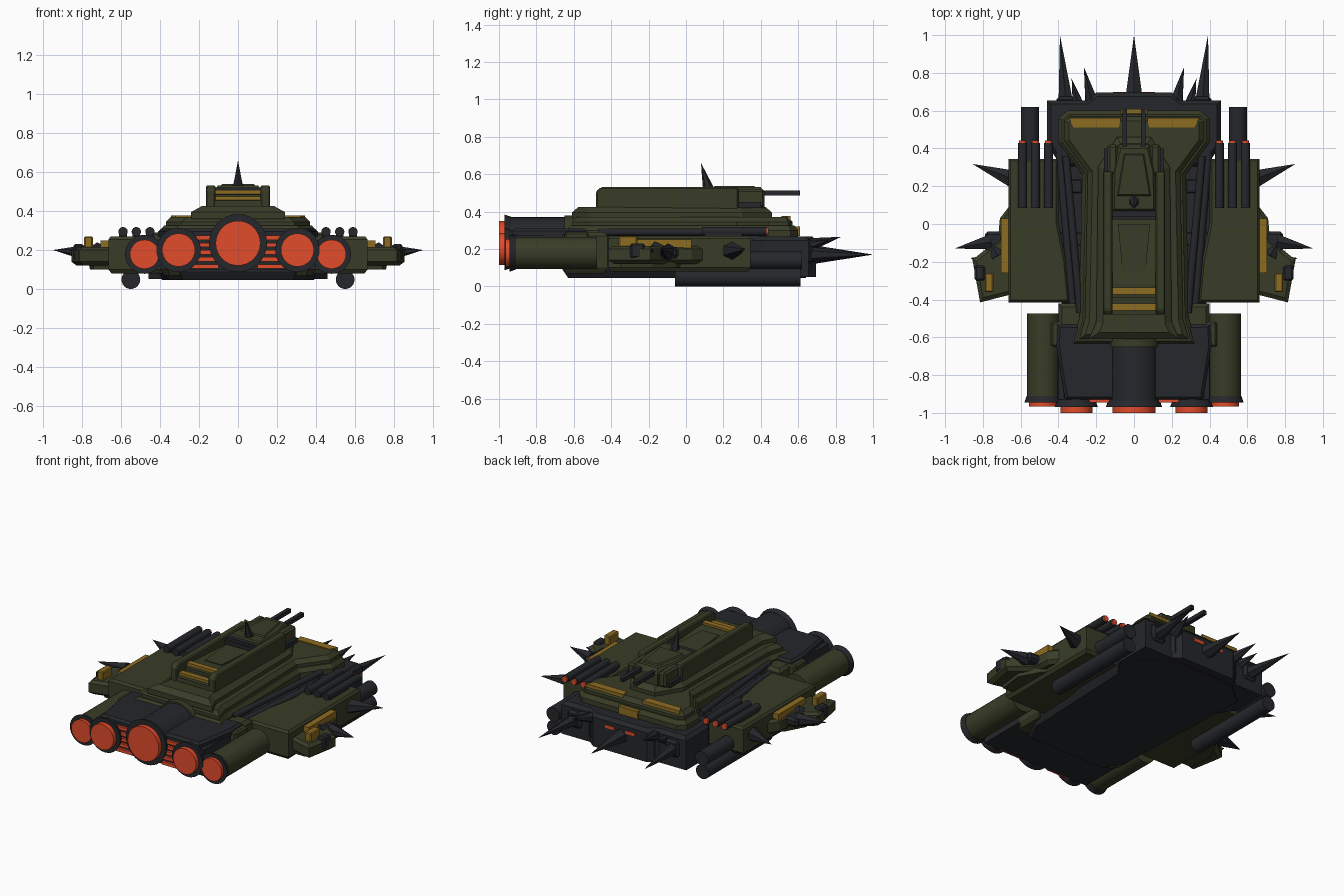
import bpy, bmesh, math
from mathutils import Vector

if "Cube" in bpy.data.objects:
    bpy.data.objects.remove(bpy.data.objects["Cube"])


def material(name, rgb):
    m = bpy.data.materials.new(name)
    m.diffuse_color = (*rgb, 1)
    m.use_nodes = True
    m.node_tree.nodes["Principled BSDF"].inputs["Base Color"].default_value = m.diffuse_color
    return m


GREEN = material("olive", (0.04, 0.046, 0.02))
DARK = material("gunmetal", (0.018, 0.02, 0.024))
GLOW = material("glow_orange", (0.75, 0.07, 0.024))
GOLD = material("ochre", (0.27, 0.15, 0.015))


def finish(name, bm, mat, mirror=False, smooth=False, bevel=0):
    bmesh.ops.recalc_face_normals(bm, faces=bm.faces)
    me = bpy.data.meshes.new(name)
    bm.to_mesh(me)
    bm.free()
    ob = bpy.data.objects.new(name, me)
    bpy.context.collection.objects.link(ob)
    me.materials.append(mat)
    if smooth:
        bpy.ops.object.select_all(action='DESELECT')
        ob.select_set(True)
        bpy.context.view_layer.objects.active = ob
        bpy.ops.object.shade_smooth_by_angle(angle=math.radians(35))
    if bevel:
        b = ob.modifiers.new("bevel", 'BEVEL')
        b.width, b.segments = bevel, 1
    if mirror:
        ob.modifiers.new("mirror", 'MIRROR')
    return ob


def inset(pts, d):
    # shift every edge of a polygon inward by d
    n = len(pts)
    area = sum(pts[i][0] * pts[(i + 1) % n][1] - pts[(i + 1) % n][0] * pts[i][1] for i in range(n))
    s, out = (1 if area > 0 else -1), []
    for i in range(n):
        p, a, b = (Vector(pts[k]) for k in (i, i - 1, (i + 1) % n))
        e1, e2 = (p - a).normalized(), (b - p).normalized()
        n1, n2 = Vector((-e1.y, e1.x)) * s, Vector((-e2.y, e2.x)) * s
        out.append(tuple(p + (n1 + n2) * d / max(0.3, 1 + n1.dot(n2))))
    return out


def loft(name, pts, levels, mat, side=False, bevel=0):
    # plan outline stacked at (z, inset) levels; a centre part gets its other half here
    if not side:
        pts = pts + [(-x, y) for x, y in reversed(pts)]
    bm = bmesh.new()
    rings = [[bm.verts.new((x, y, z)) for x, y in inset(pts, d)] for z, d in levels]
    bm.faces.new(rings[0])
    bm.faces.new(rings[-1])
    n = len(pts)
    for lo, hi in zip(rings, rings[1:]):
        for i in range(n):
            j = (i + 1) % n
            bm.faces.new((lo[i], lo[j], hi[j], hi[i]))
    return finish(name, bm, mat, mirror=side, bevel=bevel)


def slab(name, prof, x0, x1, mat, mirror=True, bevel=0):
    # side profile (y, z) extruded across x
    bm = bmesh.new()
    a = [bm.verts.new((x0, y, z)) for y, z in prof]
    b = [bm.verts.new((x1, y, z)) for y, z in prof]
    bm.faces.new(a)
    bm.faces.new(b)
    for i in range(len(a)):
        j = (i + 1) % len(a)
        bm.faces.new((a[i], a[j], b[j], b[i]))
    return finish(name, bm, mat, mirror=mirror, bevel=bevel)


def box(name, x, y, z, mat, mirror=True, bevel=0):
    return slab(name, [(y[0], z[0]), (y[1], z[0]), (y[1], z[1]), (y[0], z[1])],
                x[0], x[1], mat, mirror, bevel)


def rod(name, p0, p1, r0, r1, mat, segs=24, mirror=True):
    p0, p1 = Vector(p0), Vector(p1)
    d = p1 - p0
    bm = bmesh.new()
    bmesh.ops.create_cone(bm, cap_ends=True, segments=segs, radius1=r0, radius2=r1, depth=d.length)
    bmesh.ops.transform(bm, verts=bm.verts, matrix=d.to_track_quat('Z', 'Y').to_matrix().to_4x4())
    bmesh.ops.translate(bm, verts=bm.verts, vec=(p0 + p1) / 2)
    return finish(name, bm, mat, mirror=mirror, smooth=segs > 8)


# Hull core and armoured prow
loft("keel", [(0.24, 0.67), (0.42, 0.52), (0.38, -0.5), (0.3, -0.66)],
     [(0.045, 0.03), (0.09, 0), (0.25, 0.0)], DARK)
loft("prow_armour", [(0.2, 0.695), (0.25, 0.655), (0.46, 0.655), (0.46, 0.42), (0.38, 0.3)],
     [(0.05, 0.0), (0.245, 0), (0.268, 0.02)], DARK)
loft("rear_hull", [(0.4, -0.42), (0.4, -0.6), (0.36, -0.66)],
     [(0.07, 0.02), (0.1, 0), (0.27, 0), (0.29, 0.02)], GREEN)
deck = [(0.35, 0.6), (0.4, 0.56), (0.4, 0.43), (0.275, 0.26), (0.29, -0.5), (0.33, -0.64)]
loft("main_deck", deck, [(0.24, 0), (0.3, 0), (0.325, 0.02)], GREEN)
loft("upper_deck", inset(deck + [(-x, y) for x, y in reversed(deck)], 0.03)[:6],
     [(0.32, 0), (0.345, 0), (0.37, 0.025)], GREEN)
loft("spine_base", [(0.09, 0.46), (0.19, 0.3), (0.2, -0.52), (0.24, -0.61)],
     [(0.36, 0), (0.395, 0), (0.425, 0.035)], GREEN)

# Superstructure: side rails, stepped floor and turret
slab("spine_rail", [(-0.48, 0.4), (-0.48, 0.51), (-0.455, 0.53), (0.27, 0.53), (0.28, 0.52), (0.28, 0.4)],
     0.115, 0.165, GREEN, bevel=0.008)
slab("spine_floor", [(-0.48, 0.4), (-0.48, 0.455), (-0.39, 0.465), (-0.39, 0.485), (-0.32, 0.495),
                     (0.03, 0.475), (0.03, 0.4)], -0.12, 0.12, GREEN, False)
loft("floor_hatch", [(0.085, 0.0), (0.06, -0.26)], [(0.46, 0), (0.497, 0)], GREEN)
box("dark_step", (-0.115, 0.115), (0.025, 0.06), (0.44, 0.505), DARK, False)
box("dark_step_lip", (-0.12, 0.12), (0.04, 0.07), (0.505, 0.522), DARK, False)
loft("turret", [(0.085, 0.42), (0.12, 0.28), (0.125, 0.06)],
     [(0.38, 0), (0.5, 0), (0.53, 0.02)], GREEN)
loft("turret_cap", [(0.06, 0.38), (0.1, 0.14)], [(0.52, 0), (0.538, 0.015)], GREEN)
box("turret_cheek", (0.085, 0.14), (0.26, 0.42), (0.42, 0.52), GREEN, bevel=0.012)
box("turret_vent", (0.135, 0.16), (0.28, 0.4), (0.42, 0.45), DARK)
box("turret_barrel", (0.036, 0.062), (0.38, 0.61), (0.487, 0.513), DARK)
rod("turret_spike", (0, 0.12, 0.52), (0, 0.08, 0.66), 0.03, 0, DARK, 6, False)
for i, (y, z) in enumerate([(-0.355, 0.495), (-0.44, 0.463)]):
    box(f"spine_stripe_{i}", (-0.12, 0.12), (y - 0.018, y + 0.018), (z - 0.02, z + 0.012), GOLD, False)
loft("deck_stripe", [(0.08, 0.51), (0.32, 0.51), (0.345, 0.56), (0.07, 0.56)],
     [(0.33, 0), (0.377, 0)], GOLD, side=True)
box("nose_stripe", (-0.07, 0.07), (0.585, 0.61), (0.27, 0.32), GOLD, False)

# Channel pipes and braces between hull and side pods
rod("channel_pipe", (0.36, 0.36, 0.29), (0.285, -0.47, 0.29), 0.02, 0.02, DARK, 12)
rod("channel_pipe_outer", (0.395, 0.4, 0.25), (0.32, -0.47, 0.25), 0.022, 0.022, DARK, 12)
for i, y in enumerate((0.2, -0.08, -0.34)):
    box(f"pod_brace_{i}", (0.27, 0.42), (y - 0.04, y + 0.04), (0.12, 0.255), DARK, bevel=0.01)

# Side pods and outer wings
loft("side_pod", [(0.4, 0.345), (0.665, 0.345), (0.665, -0.415), (0.34, -0.415), (0.36, -0.2), (0.4, 0.0)],
     [(0.08, 0.015), (0.1, 0), (0.255, 0), (0.27, 0.012)], GREEN, side=True)
loft("wing", [(0.64, 0.12), (0.71, 0.03), (0.72, -0.08), (0.855, -0.19), (0.815, -0.415), (0.64, -0.37)],
     [(0.12, 0.025), (0.14, 0.0), (0.2, 0), (0.215, 0.02)], GREEN, side=True)
loft("wing_lower", [(0.64, 0.0), (0.7, -0.05), (0.77, -0.18), (0.75, -0.36), (0.64, -0.36)],
     [(0.1, 0.01), (0.15, 0)], GREEN, side=True)
box("wing_edge_plate", (0.79, 0.845), (-0.3, -0.22), (0.15, 0.23), DARK, bevel=0.01)
box("pod_stripe", (0.66, 0.705), (-0.26, 0.03), (0.2, 0.25), GOLD)
box("wing_light", (0.745, 0.79), (-0.36, -0.26), (0.2, 0.27), GOLD, bevel=0.006)

# Weapons
for i, x in enumerate((0.452, 0.522, 0.59)):
    rod(f"pod_gun_{i}", (x, 0.085, 0.294), (x, 0.43, 0.294), 0.024, 0.024, DARK, 16)
    rod(f"pod_gun_tip_{i}", (x, 0.42, 0.294), (x, 0.442, 0.294), 0.019, 0.019, GLOW, 16)
    box(f"pod_gun_mount_{i}", (x - 0.02, x + 0.02), (0.1, 0.3), (0.255, 0.29), DARK)
rod("under_cannon", (0.55, -0.06, 0.048), (0.55, 0.612, 0.048), 0.048, 0.048, DARK)
rod("pod_cannon", (0.55, 0.3, 0.14), (0.55, 0.62, 0.14), 0.047, 0.047, DARK)

# Engines: name, x, z, radius, glow radius, start y, rim y, glow y, material
engines = [("main", 0, 0.235, 0.135, 0.115, -0.56, -0.97, -1.0, DARK),
           ("inner", 0.305, 0.2, 0.1, 0.085, -0.56, -0.97, -1.0, DARK),
           ("outer", 0.48, 0.178, 0.086, 0.075, -0.475, -0.945, -0.965, GREEN)]
for n, x, z, r, g, y0, y1, y2, m in engines:
    k = x > 0
    rod(n + "_engine", (x, y0, z), (x, y1 + 0.01, z), r, r, m, 32, k)
    rod(n + "_engine_rim", (x, y1 + 0.035, z), (x, y1, z), r + 0.002, r + 0.014, DARK, 32, k)
    rod(n + "_engine_glow", (x, y1 + 0.01, z), (x, y2, z), g, g, GLOW, 32, k)
rod("main_engine_collar", (0, -0.5, 0.235), (0, -0.65, 0.235), 0.145, 0.145, GREEN, 32, False)
box("engine_block", (-0.4, 0.4), (-0.93, -0.53), (0.1, 0.275), DARK, False)
loft("engine_cover", [(0.1, -0.54), (0.405, -0.53), (0.41, -0.65), (0.365, -0.93), (0.1, -0.93)],
     [(0.27, 0), (0.295, 0), (0.31, 0.015)], DARK, side=True)
box("engine_clamp", (0.37, 0.44), (-0.65, -0.52), (0.2, 0.29), GREEN, bevel=0.01)
for i in range(5):
    z = 0.115 + i * 0.037
    box(f"exhaust_slat_{i}", (0.1, 0.35), (-0.945, -0.92), (z - 0.011, z + 0.011), GLOW)

# Prow lights and knuckles
box("prow_light", (0.04, 0.11), (0.68, 0.7), (0.2, 0.22), GLOW)
box("prow_side_light", (0.2, 0.235), (0.66, 0.69), (0.225, 0.245), GLOW)
box("prow_knuckle", (0.31, 0.41), (0.62, 0.675), (0.12, 0.23), DARK, bevel=0.015)

# Spikes: base, tip, radius
spikes = [((0.36, 0.63, 0.17), (0.392, 1.0, 0.17), 0.046),
          ((0.225, 0.65, 0.22), (0.265, 0.83, 0.265), 0.038),
          ((0.295, 0.63, 0.21), (0.33, 0.77, 0.25), 0.034),
          ((0.645, 0.24, 0.19), (0.855, 0.318, 0.2), 0.052),
          ((0.76, -0.095, 0.185), (0.95, -0.13, 0.2), 0.045),
          ((0.72, -0.17, 0.2), (0.785, -0.055, 0.19), 0.04),
          ((0.78, -0.2, 0.17), (0.865, -0.18, 0.2), 0.04)]
for i, (a, b, r) in enumerate(spikes):
    rod(f"spike_{i}", a, b, r, 0, DARK, 6)
rod("prow_spike", (0, 0.67, 0.17), (0, 1.0, 0.17), 0.052, 0, DARK, 6, False)
box("spike_mount", (0.68, 0.79), (-0.18, -0.04), (0.15, 0.21), DARK, bevel=0.015)
